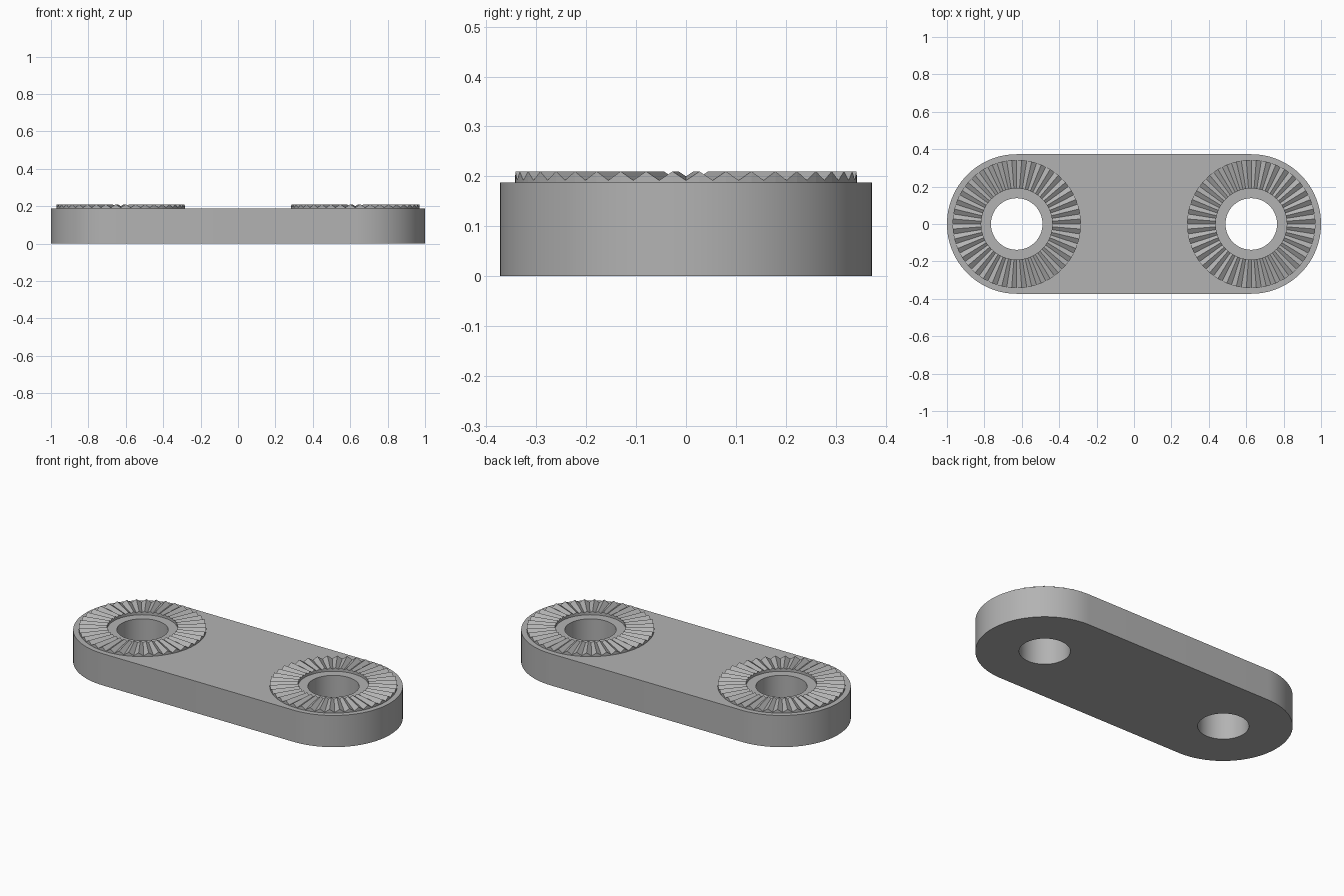
import bpy
import bmesh
from math import sin, cos, pi, radians

if "Cube" in bpy.data.objects:
    bpy.data.objects.remove(bpy.data.objects["Cube"])

CENTRE = 0.627      # x of each hole
END_R = 0.373       # rounded end radius
HOLE_R = 0.138
PLATE_H = 0.188
RING_OUT, RING_IN = 0.343, 0.19
RING_TOP = 0.21
TEETH = 40
GROOVE = 0.018      # groove depth at the outer rim

grey = bpy.data.materials.new("plain_grey")
grey.use_nodes = True
colour = (0.45, 0.45, 0.45, 1)
grey.diffuse_color = colour
grey.node_tree.nodes["Principled BSDF"].inputs["Base Color"].default_value = colour


def finish(bm, name):
    bmesh.ops.recalc_face_normals(bm, faces=bm.faces)
    mesh = bpy.data.meshes.new(name)
    bm.to_mesh(mesh)
    bm.free()
    mesh.materials.append(grey)
    obj = bpy.data.objects.new(name, mesh)
    bpy.context.collection.objects.link(obj)
    return obj


def arc(cx, r, start, end, steps):
    angles = [start + (end - start) * i / steps for i in range(steps + 1)]
    return [(cx + r * cos(a), r * sin(a), 0) for a in angles]


def add_loop(bm, points):
    verts = [bm.verts.new(p) for p in points]
    for a, b in zip(verts, verts[1:] + verts[:1]):
        bm.edges.new((a, b))


# Link plate: rounded outline with two round holes, extruded upwards
bm = bmesh.new()
add_loop(bm, arc(CENTRE, END_R, -pi / 2, pi / 2, 48)
         + arc(-CENTRE, END_R, pi / 2, 3 * pi / 2, 48))
for side in (-1, 1):
    add_loop(bm, arc(side * CENTRE, HOLE_R, 0, 2 * pi, 64)[:-1])
bmesh.ops.triangle_fill(bm, use_beauty=True, use_dissolve=False, edges=bm.edges[:])
ext = bmesh.ops.extrude_face_region(bm, geom=bm.faces[:])
bmesh.ops.translate(bm, vec=(0, 0, PLATE_H),
                    verts=[v for v in ext["geom"] if isinstance(v, bmesh.types.BMVert)])
plate = finish(bm, "link_plate")
bpy.context.view_layer.objects.active = plate
plate.select_set(True)
bpy.ops.object.shade_smooth_by_angle(angle=radians(30))
plate.select_set(False)


# Toothed rings: radial V grooves that grow deeper towards the rim
def toothed_ring(name, cx):
    bm = bmesh.new()
    sections = []
    for i in range(TEETH * 2):
        a = pi * i / TEETH
        section = []
        for r in (RING_IN, RING_OUT):
            drop = GROOVE * r / RING_OUT if i % 2 == 0 else 0
            for z in (PLATE_H - 0.004, RING_TOP - drop):
                section.append(bm.verts.new((cx + r * cos(a), r * sin(a), z)))
        sections.append(section)
    for s, t in zip(sections, sections[1:] + sections[:1]):
        for j, k in ((0, 1), (1, 3), (3, 2), (2, 0)):
            bm.faces.new((s[j], s[k], t[k], t[j]))
    return finish(bm, name)


toothed_ring("left_toothed_ring", CENTRE)
toothed_ring("right_toothed_ring", -CENTRE)
